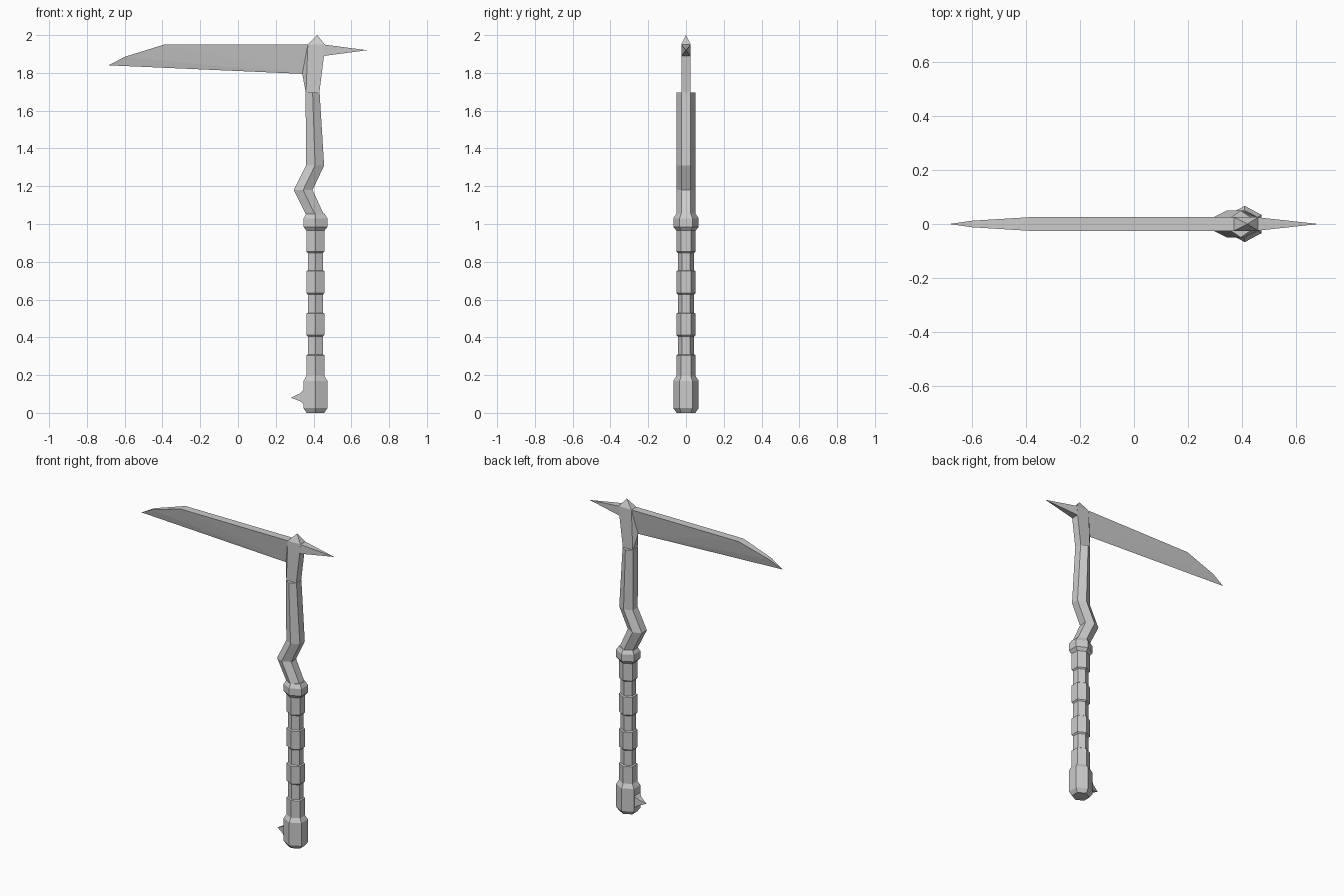
import bpy, bmesh
from math import sin, cos, pi

if "Cube" in bpy.data.objects:
    bpy.data.objects.remove(bpy.data.objects["Cube"])


def finish(name, bm):
    bmesh.ops.recalc_face_normals(bm, faces=bm.faces)
    mesh = bpy.data.meshes.new(name)
    bm.to_mesh(mesh)
    bm.free()
    ob = bpy.data.objects.new(name, mesh)
    bpy.context.collection.objects.link(ob)
    return ob


def hex_loft(name, sections):
    """Six-sided loft along z; each section is (z, centre x, half width x, radius y)."""
    bm = bmesh.new()
    rings = []
    for z, cx, hx, ry in sections:
        ring = []
        for i in range(6):
            a = pi / 2 + i * pi / 3
            ring.append(bm.verts.new((cx + hx * cos(a) / cos(pi / 6), ry * sin(a), z)))
        rings.append(ring)
    for a, b in zip(rings, rings[1:]):
        for i in range(6):
            j = (i + 1) % 6
            bm.faces.new((a[i], a[j], b[j], b[i]))
    bm.faces.new(rings[0])
    bm.faces.new(rings[-1])
    return finish(name, bm)


def hull(name, points):
    """Convex solid mirrored in y; each point is (x, z, half thickness)."""
    bm = bmesh.new()
    for x, z, t in points:
        for y in ((-t, t) if t else (0,)):
            bm.verts.new((x, y, z))
    bmesh.ops.convex_hull(bm, input=bm.verts)
    bmesh.ops.dissolve_limit(bm, angle_limit=0.01, verts=bm.verts, edges=bm.edges)
    return finish(name, bm)


# Ribbed grip with pommel and collar
CX, WIDE, THIN, BULGE = 0.41, 0.051, 0.043, 0.067
profile = [(0, 0.05), (0.025, BULGE), (0.17, BULGE), (0.195, WIDE)]
for top, bottom in ((0.31, 0.41), (0.53, 0.632), (0.755, 0.852)):
    profile += [(top - 0.005, WIDE), (top, THIN), (bottom - 0.005, THIN), (bottom + 0.003, WIDE)]
profile += [(0.965, WIDE), (0.985, BULGE), (1.03, BULGE), (1.055, WIDE)]
hex_loft("grip", [(z, CX, r * 0.94, r) for z, r in profile])

# Kinked shaft
hex_loft("shaft", [(1.04, 0.412, 0.047, 0.05), (1.18, 0.345, 0.05, 0.05),
                   (1.31, 0.408, 0.048, 0.05), (1.695, 0.395, 0.037, 0.05)])

# Head block with pointed cap
hull("head_block", [(0.36, 1.69, 0.025), (0.43, 1.69, 0.025), (0.455, 1.89, 0.025),
                    (0.46, 1.95, 0.025), (0.37, 1.95, 0.025), (0.42, 2.0, 0),
                    (0.34, 1.795, 0)])

# Blade: thick spine on top, sharp lower edge
hull("blade", [(0.39, 1.95, 0.025), (-0.39, 1.95, 0.025), (-0.6, 1.885, 0.012),
               (-0.685, 1.84, 0), (0.34, 1.795, 0)])

# Rear spike
hull("rear_spike", [(0.45, 1.889, 0.025), (0.455, 1.95, 0.025), (0.683, 1.92, 0)])

# Pommel thorn
hull("pommel_thorn_base", [(0.35, 0.045, 0.03), (0.35, 0.125, 0.03),
                           (0.328, 0.062, 0.018), (0.328, 0.103, 0.018)])
hull("pommel_thorn_tip", [(0.328, 0.062, 0.018), (0.328, 0.103, 0.018), (0.28, 0.08, 0)])
